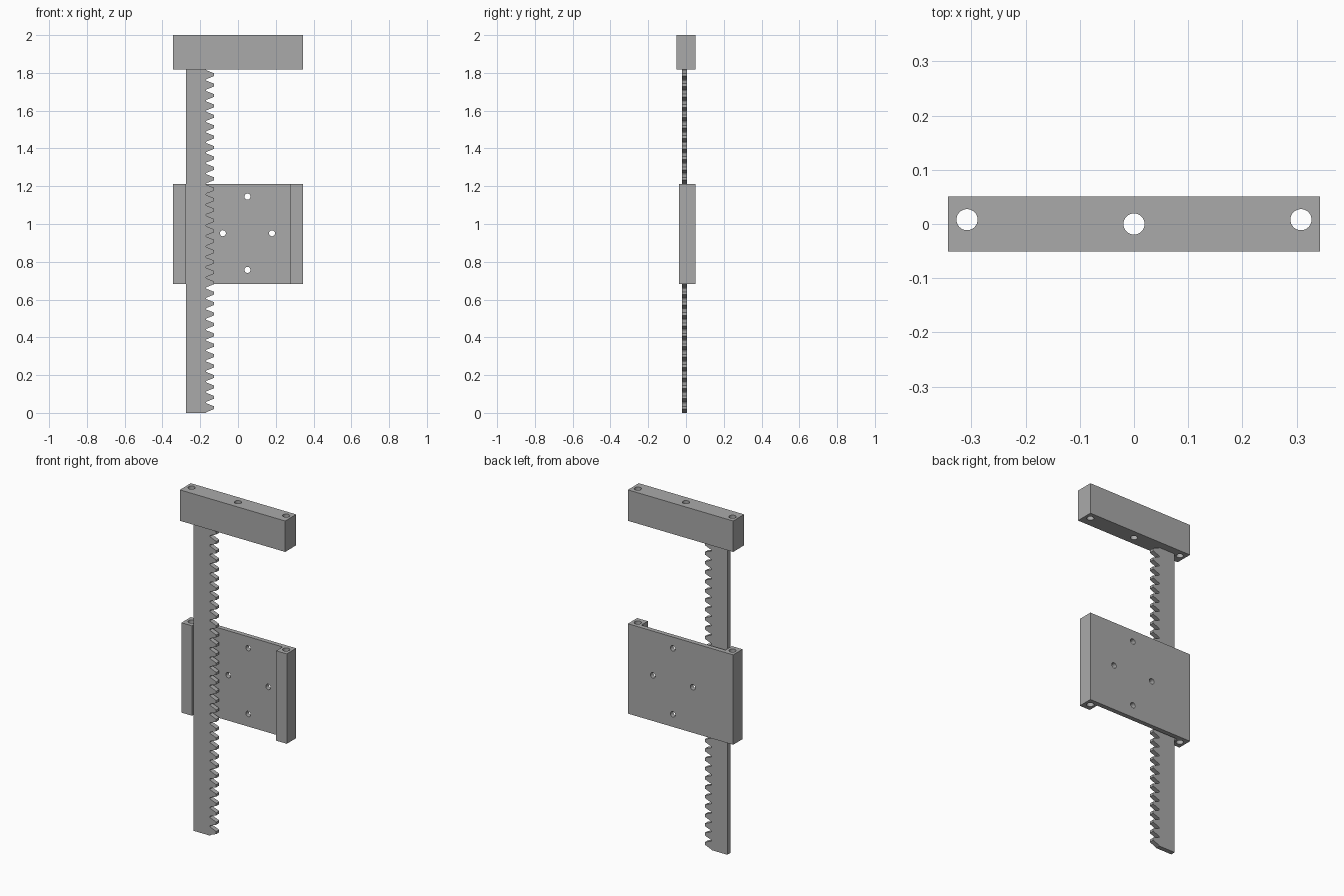
import bpy
import bmesh
import math
from mathutils import Matrix, Vector

cube = bpy.data.objects.get("Cube")
if cube:
    bpy.data.objects.remove(cube, do_unlink=True)

# Single plain grey for every part
grey = bpy.data.materials.new("plain_grey")
grey.use_nodes = True
colour = (0.4, 0.4, 0.4, 1)
grey.diffuse_color = colour
grey.node_tree.nodes["Principled BSDF"].inputs["Base Color"].default_value = colour

HALF_X, HALF_Y = 0.343, 0.051
BAR_Z = 1.818
BRACKET_LOW, BRACKET_HIGH = 0.683, 1.212
HOLE_R, SCREW_R = 0.0195, 0.016
SIDE_HOLE = Vector((0.308, 0.008))


def make_object(name, bm):
    bmesh.ops.recalc_face_normals(bm, faces=bm.faces)
    mesh = bpy.data.meshes.new(name)
    bm.to_mesh(mesh)
    bm.free()
    mesh.materials.append(grey)
    obj = bpy.data.objects.new(name, mesh)
    bpy.context.collection.objects.link(obj)
    return obj


def extrude_profile(name, points, offset):
    """Fill a closed outline and push it along the offset."""
    bm = bmesh.new()
    face = bm.faces.new([bm.verts.new(p) for p in points])
    result = bmesh.ops.extrude_face_region(bm, geom=[face], use_keep_orig=True)
    moved = [v for v in result["geom"] if isinstance(v, bmesh.types.BMVert)]
    bmesh.ops.translate(bm, verts=moved, vec=offset)
    return make_object(name, bm)


def drill(obj, holes):
    """Cut round holes, each given as (centre, axis, radius, length)."""
    bm = bmesh.new()
    for centre, axis, radius, length in holes:
        turn = Matrix.Rotation(math.pi / 2, 4, "X") if axis == "Y" else Matrix()
        bmesh.ops.create_cone(bm, cap_ends=True, segments=32, radius1=radius,
                              radius2=radius, depth=length,
                              matrix=Matrix.Translation(centre) @ turn)
    cutter = make_object("hole_cutter", bm)
    cutter.hide_render = True
    mod = obj.modifiers.new("holes", "BOOLEAN")
    mod.operation = "DIFFERENCE"
    mod.solver = "EXACT"
    mod.object = cutter
    select(obj)
    bpy.ops.object.modifier_apply(modifier=mod.name)
    bpy.data.objects.remove(cutter, do_unlink=True)
    bpy.ops.object.shade_smooth_by_angle(angle=math.radians(30))


def select(obj):
    bpy.ops.object.select_all(action="DESELECT")
    obj.select_set(True)
    bpy.context.view_layer.objects.active = obj


# Top bar with three vertical holes
corners = [(-1, -1), (1, -1), (1, 1), (-1, 1)]
top_bar = extrude_profile("top_bar",
                          [(x * HALF_X, y * HALF_Y, BAR_Z) for x, y in corners],
                          (0, 0, 2 - BAR_Z))
bar_mid = (2 + BAR_Z) / 2
drill(top_bar, [((x, y, bar_mid), "Z", HOLE_R, 0.5)
                for x, y in ((-SIDE_HOLE.x, SIDE_HOLE.y), (0, 0), SIDE_HOLE)])

# U-shaped bracket: back plate with a post on each side
half_outline = [(HALF_X, HALF_Y), (HALF_X, -0.036), (0.274, -0.036), (0.274, 0.024)]
outline = half_outline + [(-x, y) for x, y in reversed(half_outline)]
bracket = extrude_profile("bracket", [(x, y, BRACKET_LOW) for x, y in outline],
                          (0, 0, BRACKET_HIGH - BRACKET_LOW))
bracket_mid = (BRACKET_LOW + BRACKET_HIGH) / 2
holes = [((s * SIDE_HOLE.x, SIDE_HOLE.y, bracket_mid), "Z", HOLE_R, 1) for s in (-1, 1)]
for dx, dz in ((-0.13, 0), (0.13, 0), (0, 0.194), (0, -0.194)):
    holes.append(((0.05 + dx, 0.04, 0.951 + dz), "Y", SCREW_R, 0.1))
drill(bracket, holes)

# Toothed rack, standing upright with teeth facing +x
TEETH = 33
pitch = BAR_Z / TEETH
root, tip, back = -0.169, -0.127, -0.274
# One tooth: (fraction of pitch from its centre, x)
flank = [(0.46, root), (0.41, root + 0.003), (0.375, root + 0.009), (0.135, tip)]
tooth = [(-f, x) for f, x in flank] + [(f, x) for f, x in reversed(flank)]
profile = [(back, 0), (root, 0)]
for i in range(TEETH):
    profile += [(x, (i + 0.5 + f) * pitch) for f, x in tooth]
profile += [(root, BAR_Z), (back, BAR_Z)]
extrude_profile("toothed_rack", [(x, -0.021, z) for x, z in profile], (0, 0.0275, 0))
